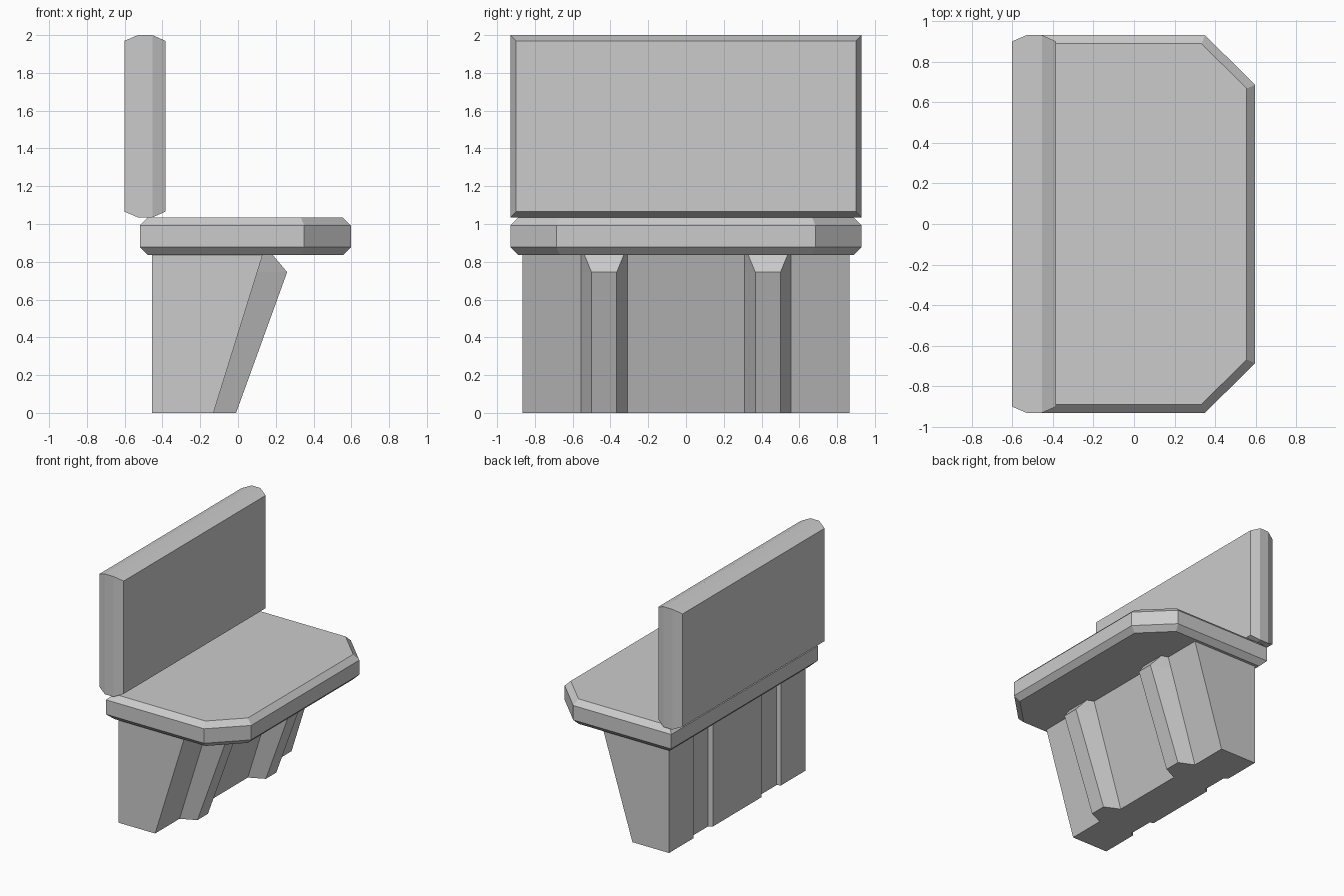
import bpy
import bmesh

if "Cube" in bpy.data.objects:
    bpy.data.objects.remove(bpy.data.objects["Cube"])


def loft(name, sections):
    """Skin a closed solid through a list of equal-length point loops."""
    bm = bmesh.new()
    loops = [[bm.verts.new(p) for p in s] for s in sections]
    for a, b in zip(loops, loops[1:]):
        for i in range(len(a)):
            j = (i + 1) % len(a)
            bm.faces.new((a[i], a[j], b[j], b[i]))
    bm.faces.new(loops[0])
    bm.faces.new(loops[-1])
    bmesh.ops.recalc_face_normals(bm, faces=bm.faces)
    mesh = bpy.data.meshes.new(name)
    bm.to_mesh(mesh)
    bm.free()
    obj = bpy.data.objects.new(name, mesh)
    bpy.context.collection.objects.link(obj)
    return obj


def mirrored(half, z):
    """Complete a half outline (y > 0) across the y = 0 plane."""
    full = half + [(x, -y) for x, y in reversed(half)]
    return [(x, y, z) for x, y in full]


# Pedestal: raked front with two tapered ribs, shallow grooves behind them
def pedestal_section(z, rib_x, rib_out, rib_in):
    front = -0.13 + 0.26 * z / 0.835
    back = -0.455
    half = [(back, 0.31), (back + 0.03, 0.325), (back + 0.03, 0.54),
            (back, 0.555), (back, 0.865), (front, 0.865), (front, 0.555),
            (rib_x, rib_out), (rib_x, rib_in), (front, 0.31)]
    return mirrored(half, z)


loft("pedestal", [
    pedestal_section(0.0, -0.01, 0.50, 0.367),
    pedestal_section(0.745, 0.26, 0.50, 0.367),
    pedestal_section(0.835, 0.185, 0.537, 0.33),
])


# Seat: slab with clipped front corners and chamfered rims
def seat_section(z, inset):
    half = [(-0.52 + inset, 0.93 - inset), (0.35 - 0.41 * inset, 0.93 - inset),
            (0.597 - inset, 0.685 - 0.41 * inset)]
    return mirrored(half, z)


loft("seat", [seat_section(z, i) for z, i in
              ((0.835, 0.042), (0.877, 0), (0.993, 0), (1.035, 0.042))])


# Backrest: upright panel with front and back chamfers
def back_section(x, inset):
    y, z0, z1 = 0.93 - inset, 1.035 + inset, 2.0 - inset
    return [(x, -y, z0), (x, y, z0), (x, y, z1), (x, -y, z1)]


loft("backrest", [back_section(x, i) for x, i in
                  ((-0.6, 0.03), (-0.53, 0), (-0.453, 0), (-0.385, 0.03))])
